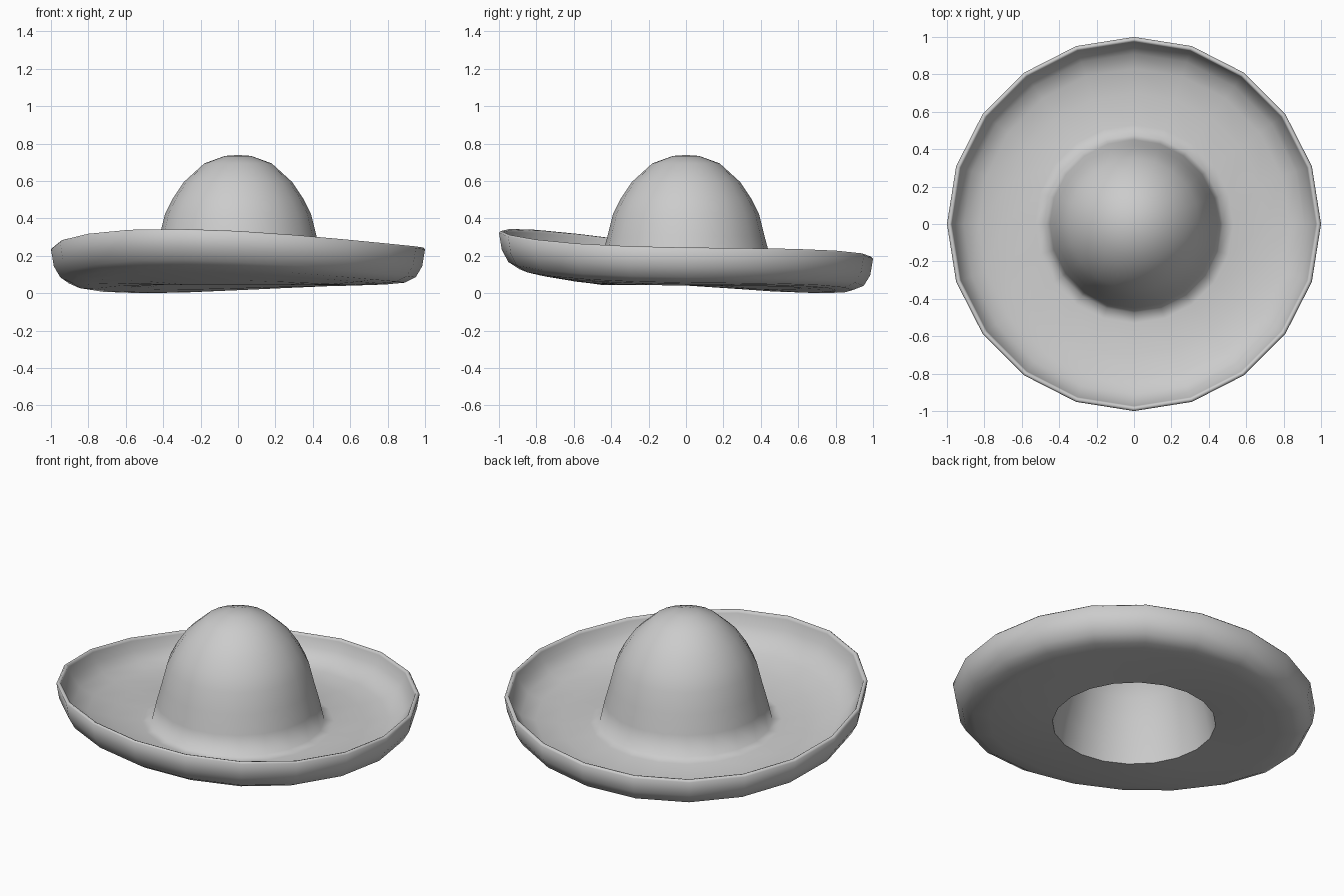
import bpy
import bmesh
from math import sin, cos, tau

SIDES = 20
cube = bpy.data.objects.get("Cube")
if cube:
    bpy.data.objects.remove(cube)

# One flat colour
felt = bpy.data.materials.new("grey felt")
felt.use_nodes = True
grey = (0.6, 0.6, 0.6, 1)
felt.diffuse_color = grey
felt.node_tree.nodes["Principled BSDF"].inputs["Base Color"].default_value = grey

# Cross-section (radius, height): crown outside, brim top, rim, underside, crown lining
crown_out = [(.07, .74), (.18, .70), (.29, .60), (.35, .51), (.39, .43), (.42, .31), (.45, .20), (.475, .085)]
brim_top = [(.53, .075), (.70, .08), (.83, .10), (.91, .135), (.955, .19), (.974, .245)]
rim = [(.978, .257), (.99, .26), (1.0, .25)]
underside = [(.985, .16), (.95, .10), (.89, .07), (.80, .06), (.62, .05), (.45, .05)]
lining = [(.425, .19), (.395, .30), (.365, .42), (.325, .50), (.27, .58), (.165, .675), (.065, .715)]
profile = crown_out + brim_top + rim + underside + lining
hole_ring = len(profile) - len(lining) - 1


def brim_wave(radius, angle):
    """Warp of the brim, growing from the crown to the rim."""
    reach = max(0, (radius - .45) / .55)
    return reach * (-.07 * sin(angle) - .01 * cos(2 * angle) + .028 * sin(2 * angle))


# Revolve the cross-section into a hollow shell
bm = bmesh.new()
rings = []
for r, z in profile:
    ring = []
    for i in range(SIDES):
        a = tau * i / SIDES
        ring.append(bm.verts.new((r * cos(a), r * sin(a), z + brim_wave(r, a))))
    rings.append(ring)

for upper, lower in zip(rings, rings[1:]):
    for i in range(SIDES):
        j = (i + 1) % SIDES
        bm.faces.new((upper[i], lower[i], lower[j], upper[j]))

# Close the crown peak outside and inside
for ring, height in ((rings[0], .745), (rings[-1], .72)):
    peak = bm.verts.new((0, 0, height))
    for i in range(SIDES):
        bm.faces.new((peak, ring[i], ring[(i + 1) % SIDES]))

bmesh.ops.recalc_face_normals(bm, faces=bm.faces[:])
for face in bm.faces:
    face.smooth = True

# Keep the head opening crisp
opening = set(rings[hole_ring])
for edge in bm.edges:
    if set(edge.verts) <= opening:
        edge.smooth = False

# Stand the hat on the ground
low = min(v.co.z for v in bm.verts)
bmesh.ops.translate(bm, verts=bm.verts[:], vec=(0, 0, -low))

mesh = bpy.data.meshes.new("wide_brim_hat")
bm.to_mesh(mesh)
bm.free()
mesh.materials.append(felt)
hat = bpy.data.objects.new("wide_brim_hat", mesh)
bpy.context.collection.objects.link(hat)
